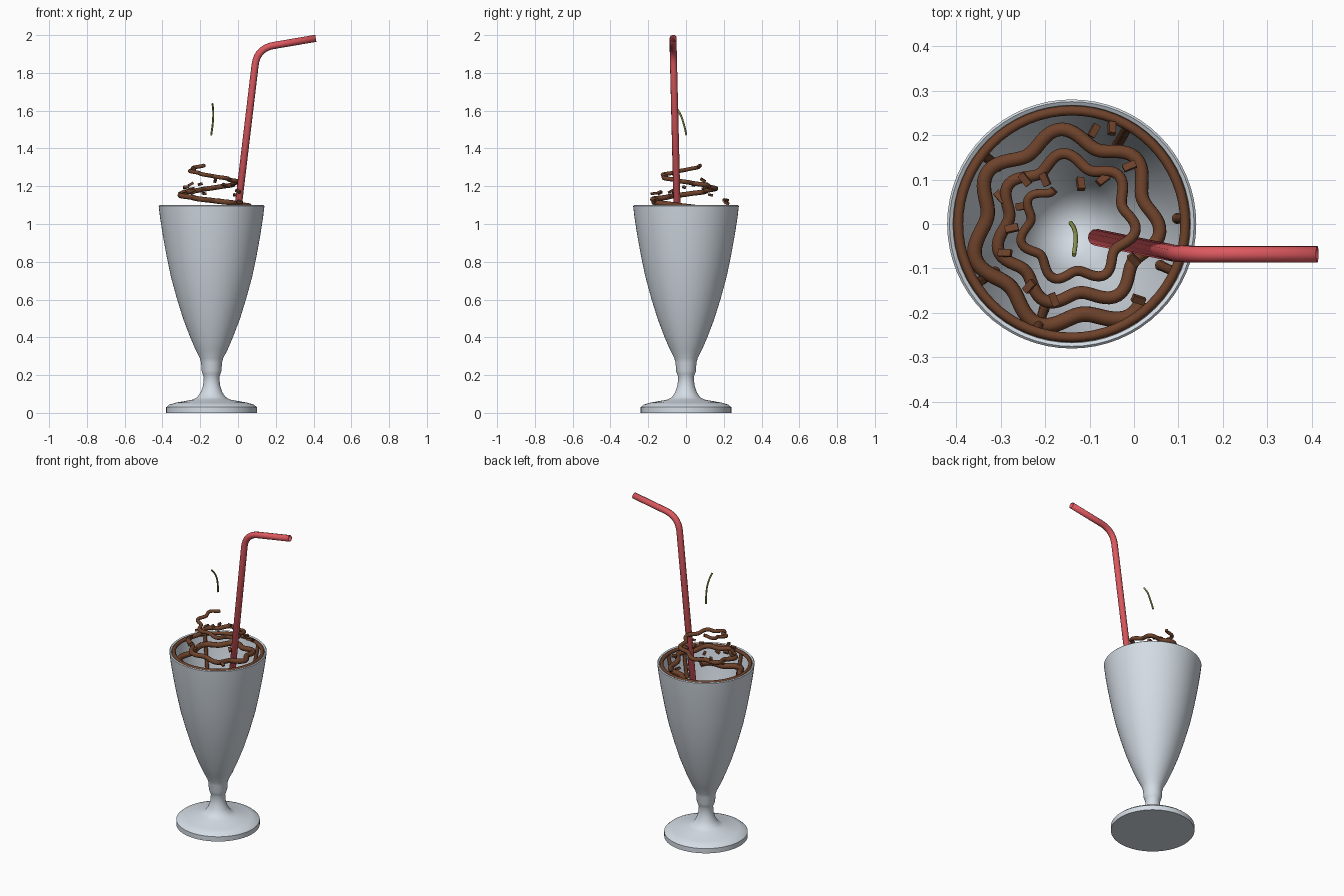
import bpy, bmesh, math, random
from mathutils import Vector, Matrix

if "Cube" in bpy.data.objects:
    bpy.data.objects.remove(bpy.data.objects["Cube"])

random.seed(4)
CX = -0.14  # axis of the glass


def material(name, rgb):
    m = bpy.data.materials.new(name)
    m.use_nodes = True
    m.diffuse_color = (*rgb, 1)
    m.node_tree.nodes["Principled BSDF"].inputs["Base Color"].default_value = (*rgb, 1)
    return m


glass_mat = material("pale glass", (0.66, 0.72, 0.78))
sauce_mat = material("chocolate brown", (0.155, 0.055, 0.024))
straw_mat = material("straw red", (0.72, 0.10, 0.115))
stem_mat = material("stem green", (0.27, 0.31, 0.08))


def add_mesh(name, bm, mat, angle=None):
    bmesh.ops.recalc_face_normals(bm, faces=bm.faces)
    me = bpy.data.meshes.new(name)
    bm.to_mesh(me)
    bm.free()
    ob = bpy.data.objects.new(name, me)
    bpy.context.collection.objects.link(ob)
    me.materials.append(mat)
    if angle:
        bpy.ops.object.select_all(action='DESELECT')
        ob.select_set(True)
        bpy.context.view_layer.objects.active = ob
        bpy.ops.object.shade_smooth_by_angle(angle=math.radians(angle))
    return ob


def lathe(name, profile, mat, steps=64):
    bm = bmesh.new()
    verts = [bm.verts.new((r, 0, z)) for r, z in profile]
    edges = [bm.edges.new(pair) for pair in zip(verts, verts[1:])]
    bmesh.ops.spin(bm, geom=verts + edges, cent=(0, 0, 0), axis=(0, 0, 1),
                   angle=math.tau, steps=steps)
    bmesh.ops.remove_doubles(bm, verts=bm.verts, dist=1e-4)
    ob = add_mesh(name, bm, mat, 40)
    ob.location.x = CX
    return ob


def tube(name, points, radius, mat, cyclic=False, taper=(1, 1), caps=True, smooth=False):
    cu = bpy.data.curves.new(name, 'CURVE')
    cu.dimensions = '3D'
    cu.bevel_depth = radius
    cu.bevel_resolution = 3
    cu.use_fill_caps = caps
    cu.resolution_u = 8
    n = len(points)
    if smooth:
        sp = cu.splines.new('BEZIER')
        sp.bezier_points.add(n - 1)
        for bp, p in zip(sp.bezier_points, points):
            bp.co = p
            bp.handle_left_type = bp.handle_right_type = 'AUTO'
    else:
        sp = cu.splines.new('POLY')
        sp.points.add(n - 1)
        for i, p in enumerate(points):
            sp.points[i].co = (*p, 1)
            sp.points[i].radius = taper[0] + (taper[1] - taper[0]) * i / (n - 1)
    sp.use_smooth = True
    sp.use_cyclic_u = cyclic
    cu.materials.append(mat)
    ob = bpy.data.objects.new(name, cu)
    bpy.context.collection.objects.link(ob)
    return ob


def polar(angle, r, z):
    return Vector((CX + r * math.cos(angle), r * math.sin(angle), z))


# Footed glass: foot, stem knot, bowl, rim and inner wall
outer = [(0, 0), (0.24, 0), (0.24, 0.03), (0.225, 0.043), (0.19, 0.054), (0.1, 0.07),
         (0.075, 0.083), (0.057, 0.11), (0.045, 0.145), (0.041, 0.19), (0.047, 0.205),
         (0.053, 0.225), (0.055, 0.265), (0.062, 0.29), (0.085, 0.335), (0.115, 0.405),
         (0.151, 0.5), (0.185, 0.61), (0.215, 0.72), (0.238, 0.83), (0.258, 0.94),
         (0.272, 1.03), (0.28, 1.095), (0.275, 1.1)]
inner = [(max(r - 0.013, 0), z) for r, z in reversed(outer[14:-1])]
lathe("glass", outer + inner + [(0.035, 0.31), (0, 0.3)], glass_mat)

# Sauce ring inside the rim
tube("sauce_ring", [polar(math.tau * i / 64, 0.255, 1.09) for i in range(64)],
     0.011, sauce_mat, cyclic=True)

# Sauce drips running down the inner wall
for i, (deg, low) in enumerate([(3, 1.0), (60, 0.86), (142, 0.88), (212, 0.85),
                                (252, 0.84), (-25, 0.92)]):
    a = math.radians(deg)
    pts = []
    for k in range(7):
        z = 1.09 + (low - 1.09) * k / 6
        pts.append(polar(a, 0.255 - 0.18 * (1.09 - z) - 0.15 * (1.09 - z) ** 2, z))
    tube(f"sauce_drip_{i + 1}", pts, 0.011, sauce_mat)
    bm = bmesh.new()
    bmesh.ops.create_uvsphere(bm, u_segments=12, v_segments=8, radius=0.0125,
                              matrix=Matrix.Translation(pts[-1]))
    add_mesh(f"sauce_drop_{i + 1}", bm, sauce_mat, 60)

# Wavy sauce swirl climbing in a cone
swirl = []
SWEEP, STEPS = 915, 300
for i in range(STEPS + 1):
    t = i / STEPS
    a = math.radians(-48 - SWEEP * t)
    r = 0.228 - 0.132 * t + (0.019 - 0.007 * t) * math.cos(7 * (a - math.radians(97)))
    swirl.append(polar(a, r, 0.98 + 0.33 * t))
tube("sauce_swirl", swirl, 0.017, sauce_mat, taper=(1.05, 0.58))

# Chocolate chips scattered over the cone
chips = [(-0.245, 0.10), (-0.20, 0.10), (-0.12, 0.09), (-0.07, 0.10), (-0.01, 0.13),
         (-0.05, 0.215), (-0.09, 0.21), (-0.25, 0.04), (-0.275, -0.01), (-0.29, -0.065),
         (-0.18, -0.17), (0.0, -0.08), (0.01, -0.17), (-0.235, -0.14), (-0.30, 0.06)]
for i, (x, y) in enumerate(chips):
    r = math.hypot(x - CX, y)
    bm = bmesh.new()
    bmesh.ops.create_cube(bm, size=1)
    bmesh.ops.scale(bm, vec=(0.03, 0.016, 0.013), verts=bm.verts)
    ob = add_mesh(f"chocolate_chip_{i + 1}", bm, sauce_mat)
    ob.location = (x, y, 1.31 - 0.85 * r)
    ob.rotation_euler = (random.uniform(-0.4, 0.4), random.uniform(0, 0.7),
                         math.atan2(y, x - CX) + random.uniform(-0.7, 0.7))

# Thin curved fruit stem
tube("fruit_stem", [(-0.142, 0.002, 1.47), (-0.134, -0.012, 1.53), (-0.131, -0.035, 1.59),
                    (-0.135, -0.07, 1.637)], 0.005, stem_mat, smooth=True)

# Bent drinking straw, a hollow tube with a rounded elbow
foot, knee, tip = Vector((-0.085, -0.03, 0.37)), Vector((0.101, -0.068, 1.93)), Vector((0.412, -0.068, 1.983))
start = knee + (foot - knee).normalized() * 0.09
end = knee + (tip - knee).normalized() * 0.09
elbow = [start.lerp(knee, t).lerp(knee.lerp(end, t), t) for t in [k / 10 for k in range(11)]]
straw = tube("straw", [foot] + elbow + [tip], 0.019, straw_mat, caps=False)
wall = straw.modifiers.new("wall", 'SOLIDIFY')
wall.thickness = 0.003
wall.offset = -1
